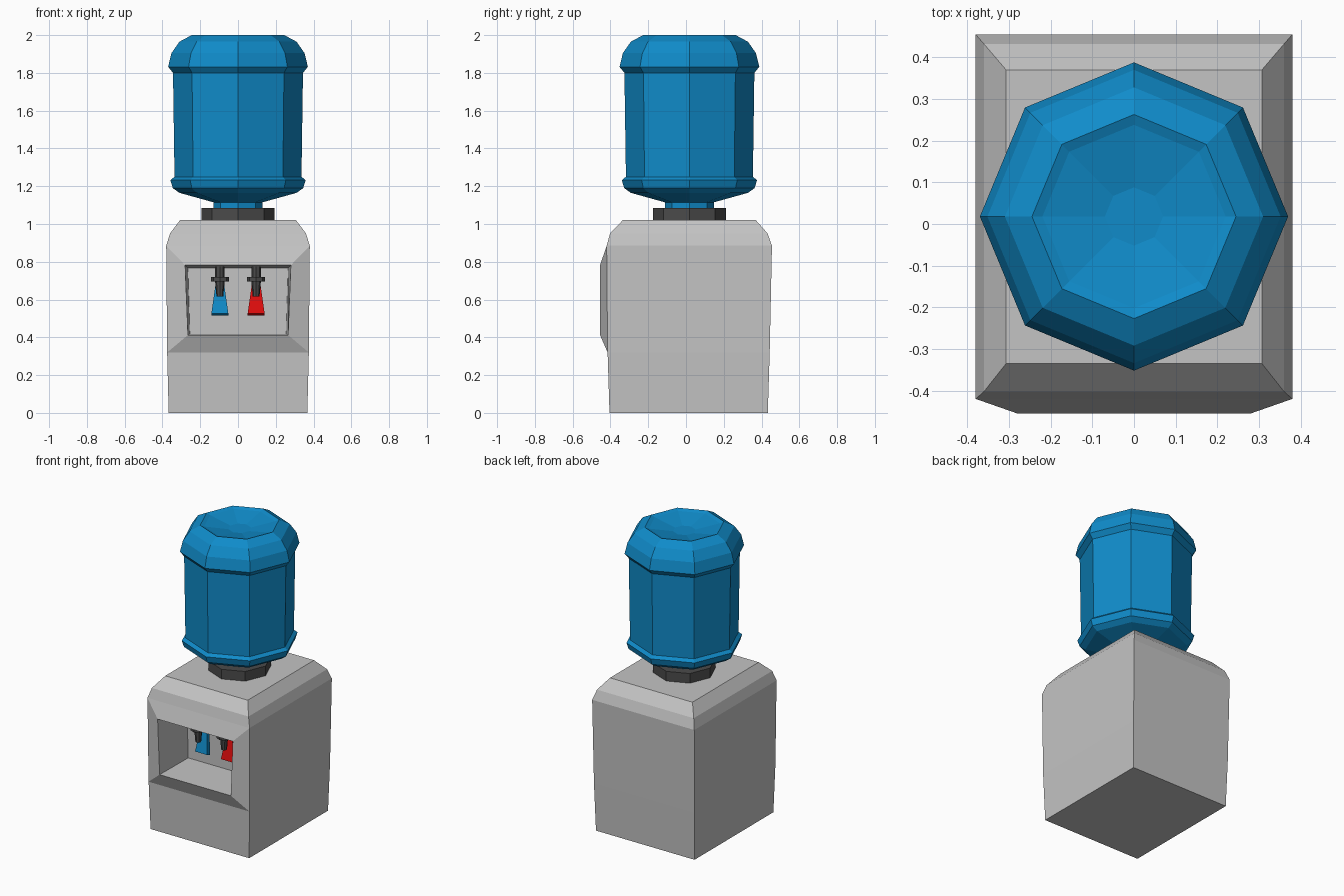
import bpy
import math

if "Cube" in bpy.data.objects:
    bpy.data.objects.remove(bpy.data.objects["Cube"])


def material(name, rgb):
    m = bpy.data.materials.new(name)
    m.diffuse_color = (*rgb, 1)
    m.use_nodes = True
    m.node_tree.nodes["Principled BSDF"].inputs["Base Color"].default_value = m.diffuse_color
    return m


GREY = material("light grey", (0.55, 0.55, 0.55))
DARK = material("dark grey", (0.07, 0.07, 0.07))
BLUE = material("blue", (0.005, 0.26, 0.59))
RED = material("red", (0.75, 0.004, 0.004))


def mesh_object(name, verts, faces, mat):
    me = bpy.data.meshes.new(name)
    me.from_pydata(verts, [], faces)
    me.materials.append(mat)
    me.update()
    ob = bpy.data.objects.new(name, me)
    bpy.context.collection.objects.link(ob)
    return ob


def lathe(name, profile, centre, mat, sides=8):
    """Faceted turned solid from (radius, z) points listed bottom to top."""
    cx, cy = centre
    verts, faces = [], []
    for r, z in profile:
        for i in range(sides):
            a = 2 * math.pi * i / sides
            verts.append((cx + r * math.cos(a), cy + r * math.sin(a), z))
    for k in range(len(profile) - 1):
        for i in range(sides):
            j = (i + 1) % sides
            a, b = k * sides, (k + 1) * sides
            faces.append((a + i, a + j, b + j, b + i))
    faces.append(tuple(reversed(range(sides))))
    top = (len(profile) - 1) * sides
    faces.append(tuple(range(top, top + sides)))
    return mesh_object(name, verts, faces, mat)


# Cabinet: stacked rectangles (z, half width, front y, back y)
rings = [(0, .367, -.405, .433), (.32, .375, -.415, .443), (.885, .38, -.42, .455),
         (.95, .36, -.402, .432), (1.02, .307, -.335, .37)]
verts, faces = [], []
for z, w, f, b in rings:
    verts += [(-w, f, z), (w, f, z), (w, b, z), (-w, b, z)]
for k in range(len(rings) - 1):
    for i in range(4):
        if k == 1 and i == 0:
            continue  # front opening is built below
        j = (i + 1) % 4
        faces.append((4 * k + i, 4 * k + j, 4 * k + 4 + j, 4 * k + 4 + i))
faces += [(3, 2, 1, 0), (16, 17, 18, 19)]

# Raised opening rim and tapered recess in the cabinet front
n = len(verts)
verts += [(-.265, -.455, .412), (.265, -.455, .412), (.28, -.455, .782), (-.28, -.455, .782),
          (-.255, -.165, .417), (.255, -.165, .417), (.265, -.165, .767), (-.265, -.165, .767)]
loops = [(4, 5, 9, 8), tuple(range(n, n + 4)), tuple(range(n + 4, n + 8))]
for a, b in zip(loops, loops[1:]):
    for i in range(4):
        j = (i + 1) % 4
        faces.append((a[i], a[j], b[j], b[i]))
faces.append(loops[-1])
mesh_object("cabinet", verts, faces, GREY)

# Bottle with dished top, and the collar it sits in
AXIS = (0, .018)
lathe("water_bottle", [(.13, 1.04), (.13, 1.115), (.31, 1.165), (.345, 1.19), (.358, 1.232),
                       (.336, 1.25), (.344, 1.80), (.37, 1.832), (.352, 1.905), (.31, 1.965),
                       (.245, 2.0), (.22, 1.99), (.07, 1.96)], AXIS, BLUE)
lathe("bottle_collar", [(.193, 1.01), (.193, 1.085)], AXIS, DARK)

# Taps with their levers
for side, x, mat in (("cold", -.096, BLUE), ("hot", .096, RED)):
    lathe(side + "_tap", [(.018, .615), (.025, .695), (.048, .695), (.048, .72),
                          (.025, .72), (.025, .778)], (x, -.285), DARK)
    v = []
    for w, y, z in ((.045, -.255, .525), (.02, -.225, .70)):
        v += [(x - w, y, z), (x + w, y, z), (x + w, y + .03, z - .01), (x - w, y + .03, z - .01)]
    mesh_object(side + "_lever", v, [(3, 2, 1, 0), (4, 5, 6, 7)] +
                [(i, (i + 1) % 4, 4 + (i + 1) % 4, 4 + i) for i in range(4)], mat)
